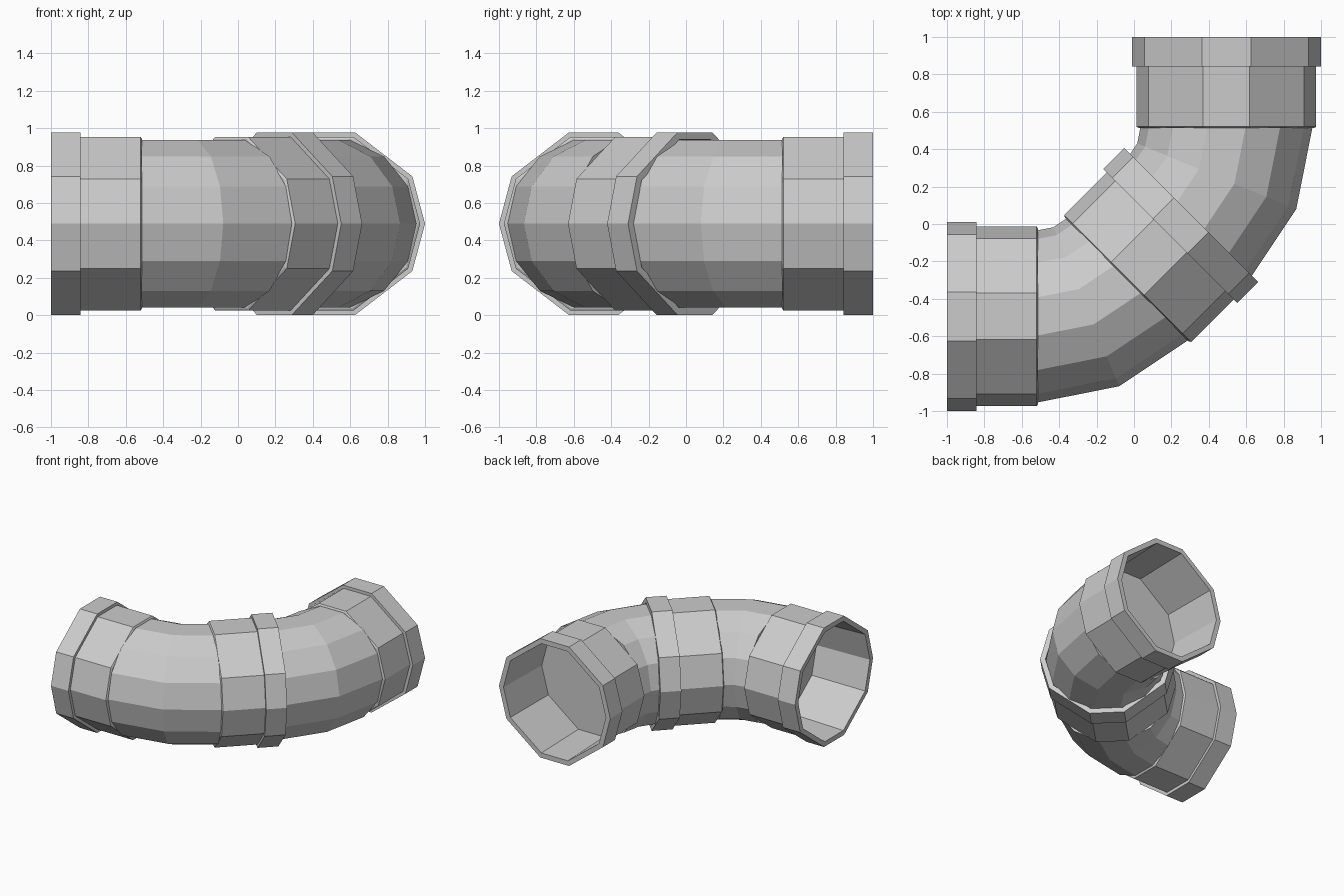
import bpy, bmesh
from math import sin, cos, radians, pi
from mathutils import Vector

if "Cube" in bpy.data.objects:
    bpy.data.objects.remove(bpy.data.objects["Cube"])

CZ = 0.489                 # axis height
AX = 0.494                 # axis offset of both open ends
BEND = 0.68                # bend radius of each elbow
SOCKET_ANGLES = [radians(a) for a in (0, 30, 75, 105, 150, 180, 210, 255, 285, 330)]
TUBE_ANGLES = [2 * pi * i / 14 for i in range(14)]


def ring(bm, centre, heading, radius, angles):
    """Ring of vertices square to a horizontal heading."""
    side = Vector((sin(heading), -cos(heading), 0))
    up = Vector((0, 0, 1))
    return [bm.verts.new(centre + radius * (cos(a) * side + sin(a) * up)) for a in angles]


def loft(name, sections, angles, cap_start, cap_end):
    """Skin sections of (centre, heading, radius) with flat faces."""
    bm = bmesh.new()
    rings = [ring(bm, c, h, r, angles) for c, h, r in sections]
    n = len(angles)
    for a, b in zip(rings, rings[1:]):
        for i in range(n):
            j = (i + 1) % n
            bm.faces.new((a[i], a[j], b[j], b[i]))
    if cap_start:
        bm.faces.new(rings[0])
    if cap_end:
        bm.faces.new(rings[-1])
    bmesh.ops.recalc_face_normals(bm, faces=bm.faces)
    mesh = bpy.data.meshes.new(name)
    bm.to_mesh(mesh)
    bm.free()
    obj = bpy.data.objects.new(name, mesh)
    bpy.context.collection.objects.link(obj)
    return obj


# (depth from the mouth, radius): floor, bore, rim, wide lip, narrow sleeve, chamfer
SOCKET = [(0.475, 0.45), (0, 0.465), (0, 0.506), (0.158, 0.506),
          (0.158, 0.48), (0.48, 0.48), (0.487, 0.468)]


def socket(name, mouth, heading):
    """Stepped socket; heading points from the mouth inwards."""
    d = Vector((cos(heading), sin(heading), 0))
    return loft(name, [(mouth + d * t, heading, r) for t, r in SOCKET],
                SOCKET_ANGLES, True, True)


def elbow(name, pivot, start, lead_in=0.0):
    """45 degree bend in two facets, optionally with a straight spigot before it."""
    secs = []
    for k in range(3):
        h = radians(start + 22.5 * k)
        c = pivot + BEND * Vector((sin(h), -cos(h), 0))
        if k == 0 and lead_in:
            secs.append((c - lead_in * Vector((cos(h), sin(h), 0)), h, 0.46))
        secs.append((c, h, 0.46))
    return loft(name, secs, TUBE_ANGLES, True, True)


# Two bends
elbow("lower_elbow", Vector((-0.515, -AX + BEND, CZ)), 0)
elbow("upper_elbow", Vector((AX - BEND, 0.515, CZ)), 45, 0.1)

# End sockets and the middle coupling
socket("left_socket", Vector((-1, -AX, CZ)), 0)
socket("back_socket", Vector((AX, 1, CZ)), radians(-90))
socket("middle_coupling", Vector((0.306, 0.048, CZ)), radians(225))
